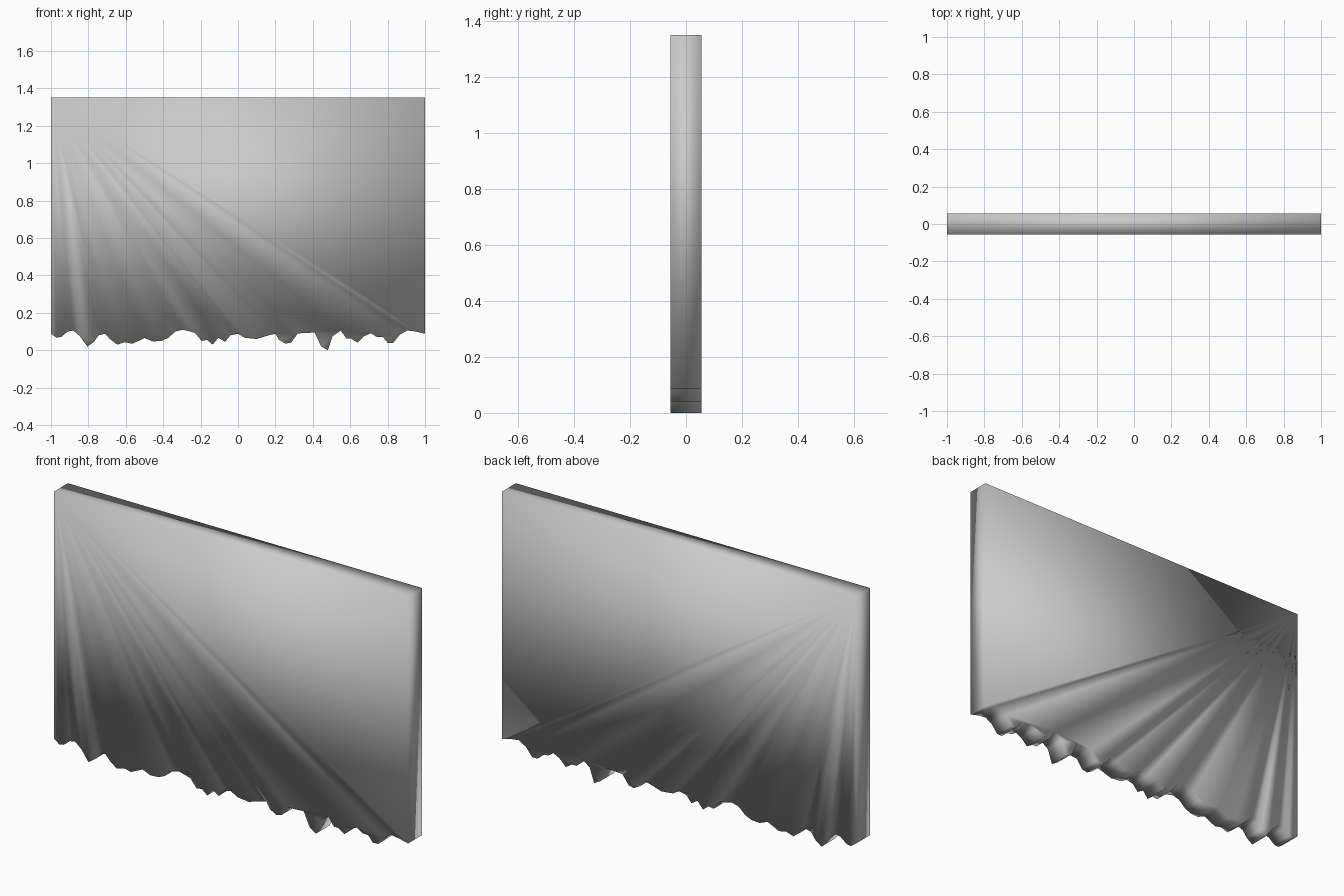
import bpy
import bmesh

HALF_WIDTH, HALF_DEPTH, TOP = 1.0, 0.056, 1.35

# Ragged lower edge, left to right (x, z)
ragged_edge = [
    (-1, .088), (-.97, .067), (-.945, .072), (-.91, .1), (-.88, .105),
    (-.845, .075), (-.805, .02), (-.77, .045), (-.745, .08), (-.71, .088),
    (-.685, .06), (-.645, .03), (-.605, .043), (-.565, .035), (-.5, .065),
    (-.455, .047), (-.41, .05), (-.375, .065), (-.335, .1), (-.295, .11),
    (-.23, .093), (-.195, .05), (-.165, .055), (-.135, .03), (-.105, .067),
    (-.07, .045), (-.04, .08), (0, .088), (.035, .067), (.1, .06),
    (.165, .08), (.2, .088), (.22, .055), (.255, .035), (.285, .042),
    (.32, .09), (.41, .095), (.445, .02), (.48, 0), (.505, .075),
    (.55, .105), (.58, .062), (.605, .062), (.64, .04), (.675, .075),
    (.71, .092), (.74, .072), (.775, .07), (.8, .04), (.83, .04),
    (.865, .083), (.905, .106), (.95, .1), (1, .088),
]
outline = ragged_edge + [(HALF_WIDTH, TOP), (-HALF_WIDTH, TOP)]

# Slab: outline face extruded from front to back
bm = bmesh.new()
front = bm.faces.new([bm.verts.new((x, -HALF_DEPTH, z)) for x, z in outline])
extruded = bmesh.ops.extrude_face_region(bm, geom=[front], use_keep_orig=True)
back_verts = [e for e in extruded["geom"] if isinstance(e, bmesh.types.BMVert)]
bmesh.ops.translate(bm, verts=back_verts, vec=(0, 2 * HALF_DEPTH, 0))
bmesh.ops.recalc_face_normals(bm, faces=bm.faces)

# Soft shading across every edge
for face in bm.faces:
    face.smooth = True

mesh = bpy.data.meshes.new("ragged_slab")
bm.to_mesh(mesh)
bm.free()
slab = bpy.data.objects.new("ragged_slab", mesh)
bpy.context.collection.objects.link(slab)
